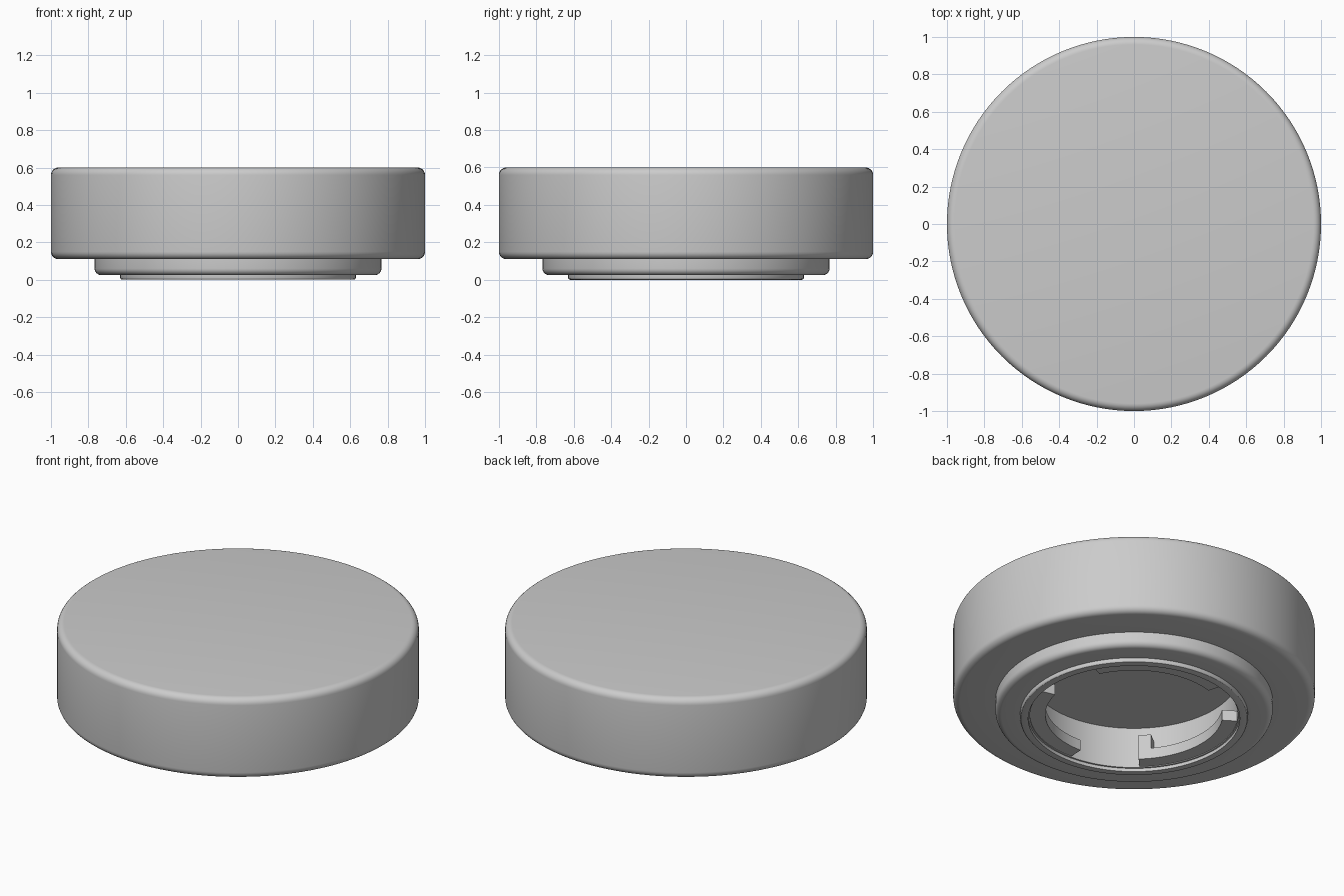
import bpy, bmesh
from math import sin, cos, pi, radians

cube = bpy.data.objects.get("Cube")
if cube:
    bpy.data.objects.remove(cube, do_unlink=True)

grey = bpy.data.materials.new("plain grey")
grey.use_nodes = True
grey.diffuse_color = (0.6, 0.6, 0.6, 1)
grey.node_tree.nodes["Principled BSDF"].inputs["Base Color"].default_value = (0.6, 0.6, 0.6, 1)


def finish(bm, name):
    bmesh.ops.recalc_face_normals(bm, faces=bm.faces)
    mesh = bpy.data.meshes.new(name)
    bm.to_mesh(mesh)
    bm.free()
    mesh.materials.append(grey)
    obj = bpy.data.objects.new(name, mesh)
    bpy.context.collection.objects.link(obj)
    bpy.ops.object.select_all(action='DESELECT')
    obj.select_set(True)
    bpy.context.view_layer.objects.active = obj
    bpy.ops.object.shade_smooth_by_angle(angle=radians(30))
    return obj


def fillet(r, z, size, start, steps=6):
    """Quarter-round outer corner whose extreme point is (r, z)."""
    up = 1 if start == 0 else -1
    cr, cz = r - size, z - up * size
    return [(cr + size * cos(radians(start) + pi / 2 * i / steps),
             cz + size * sin(radians(start) + pi / 2 * i / steps))
            for i in range(steps + 1)]


def lathe(name, profile, steps=128):
    bm = bmesh.new()
    verts = [bm.verts.new((r, 0, z)) for r, z in profile]
    edges = [bm.edges.new(pair) for pair in zip(verts, verts[1:])]
    bmesh.ops.spin(bm, geom=verts + edges, cent=(0, 0, 0), axis=(0, 0, 1),
                   angle=2 * pi, steps=steps, use_merge=True)
    bmesh.ops.remove_doubles(bm, verts=bm.verts, dist=1e-5)
    return finish(bm, name)


def arc_block(name, r_in, r_out, z_low, z_high, start, end):
    """Curved block between two radii, heights and angles in degrees."""
    bm = bmesh.new()
    steps = max(2, int((end - start) / 3))
    section = [(r_in, z_low), (r_out, z_low), (r_out, z_high), (r_in, z_high)]
    rings = []
    for i in range(steps + 1):
        a = radians(start + (end - start) * i / steps)
        rings.append([bm.verts.new((r * cos(a), r * sin(a), z)) for r, z in section])
    for one, two in zip(rings, rings[1:]):
        for k in range(4):
            n = (k + 1) % 4
            bm.faces.new((one[k], one[n], two[n], two[k]))
    bm.faces.new(rings[0])
    bm.faces.new(rings[-1][::-1])
    return finish(bm, name)


# Cap body: underside lip, stepped collar, wide drum and hollow socket
WALL, CEILING = 0.575, 0.27
profile = [(0, CEILING), (WALL, CEILING), (WALL, 0.02), (0.585, 0.02), (0.585, 0.0)]
profile += fillet(0.63, 0.0, 0.01, -90, 3)
profile += [(0.63, 0.025)]
profile += fillet(0.767, 0.025, 0.035, -90)
profile += [(0.767, 0.11)]
profile += fillet(1.0, 0.11, 0.04, -90)
profile += fillet(1.0, 0.6, 0.04, 0)
profile += [(0, 0.6)]
lathe("cap_body", profile)

# Three bayonet tabs, each with a tall stop at one end
for i in range(3):
    turn = 120 * i
    arc_block(f"bayonet_tab_{i + 1}", 0.49, WALL + 0.01, 0.025, 0.09, turn + 147, turn + 227)
    arc_block(f"tab_stop_{i + 1}", 0.495, WALL + 0.01, 0.03, 0.18, turn + 219, turn + 227)
